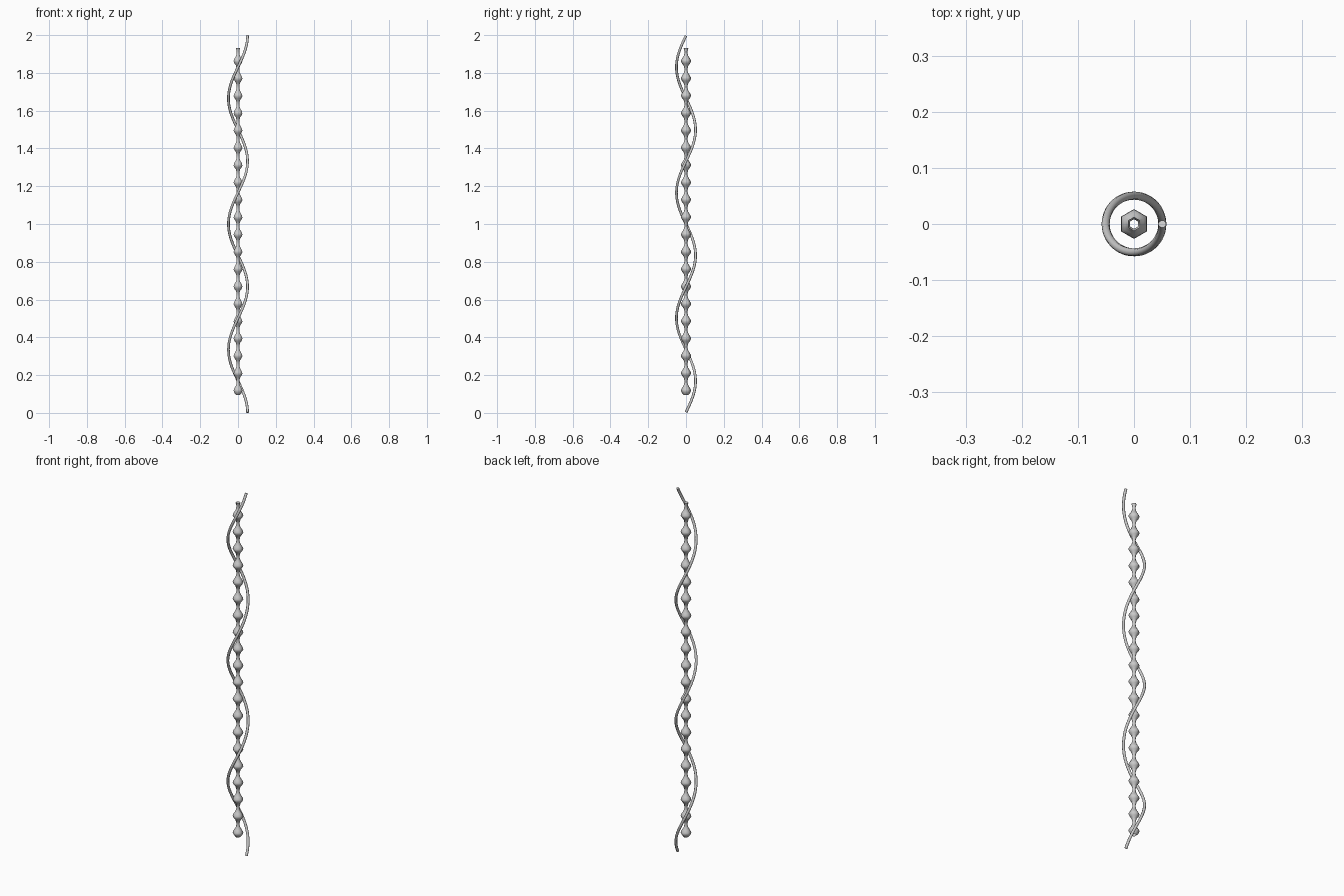
import bpy, bmesh, math

if "Cube" in bpy.data.objects:
    bpy.data.objects.remove(bpy.data.objects["Cube"])

# Winding wire: three-turn helix
def helix(name, radius, tube, z0, z1, turns, steps):
    cu = bpy.data.curves.new(name + "_path", 'CURVE')
    cu.dimensions = '3D'
    sp = cu.splines.new('POLY')
    sp.points.add(steps)
    for i, p in enumerate(sp.points):
        t = i / steps
        a = 2 * math.pi * turns * t
        p.co = (radius * math.cos(a), radius * math.sin(a), z0 + (z1 - z0) * t, 1)
    sp.use_smooth = True
    cu.bevel_depth = tube
    cu.bevel_resolution = 2
    cu.use_fill_caps = True
    ob = bpy.data.objects.new(name, cu)
    bpy.context.collection.objects.link(ob)

helix("spiral_wire", 0.0505, 0.0072, 0.003, 1.997, 3, 144)

# Beaded stem: one six-sided open bead profile (radius, height), repeated upwards
SIDES, BEADS, Z0, PITCH = 6, 20, 0.095, 0.0918
PROFILE = [(0.0125, 0), (0.021, 0.010), (0.0265, 0.021), (0.0255, 0.029),
           (0.019, 0.040), (0.012, 0.051), (0.0085, 0.064), (0.0085, 0.076)]
rings = [(r, Z0 + k * PITCH + h) for k in range(BEADS) for r, h in PROFILE]
rings.append((0.0125, Z0 + BEADS * PITCH))

bm = bmesh.new()
prev = None
for r, z in rings:
    ring = []
    for s in range(SIDES):
        a = math.pi / 2 + 2 * math.pi * s / SIDES
        ring.append(bm.verts.new((r * math.cos(a), r * math.sin(a), z)))
    if prev:
        for s in range(SIDES):
            n = (s + 1) % SIDES
            bm.faces.new((prev[s], prev[n], ring[n], ring[s])).smooth = True
    prev = ring
me = bpy.data.meshes.new("beaded_stem")
bm.to_mesh(me)
bm.free()
bpy.context.collection.objects.link(bpy.data.objects.new("beaded_stem", me))
